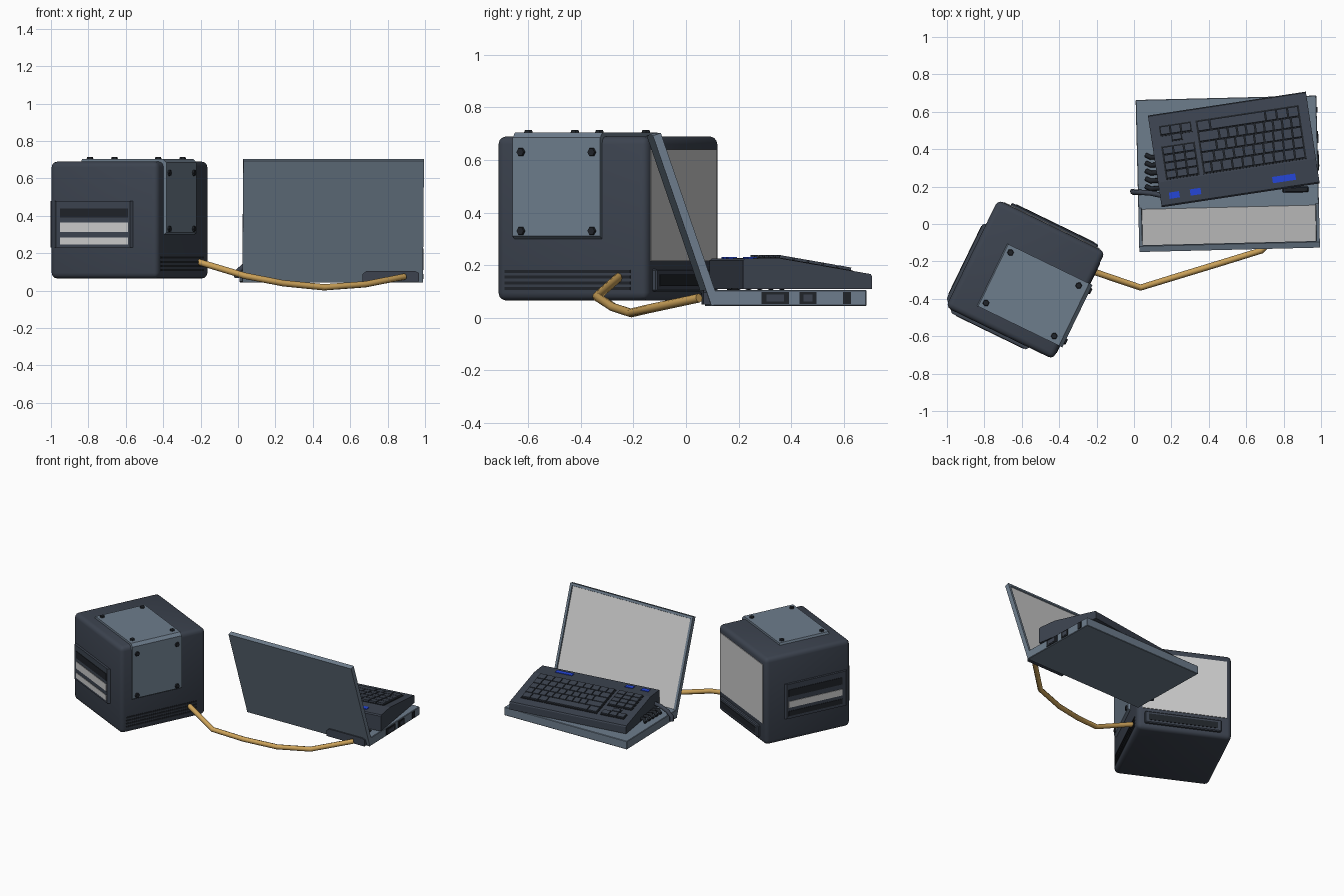
import bpy, bmesh, math
from mathutils import Matrix, Vector

if "Cube" in bpy.data.objects:
    bpy.data.objects.remove(bpy.data.objects["Cube"])


def material(name, r, g, b):
    m = bpy.data.materials.new(name)
    m.diffuse_color = (r, g, b, 1)
    m.use_nodes = True
    m.node_tree.nodes["Principled BSDF"].inputs["Base Color"].default_value = m.diffuse_color
    return m


DARK = material("dark slate casing", .045, .056, .078)
BLACK = material("near black trim", .014, .017, .022)
STEEL = material("steel blue panel", .155, .205, .265)
PALE = material("pale grey screen", .60, .60, .60)
GOLD = material("gold cable", .60, .36, .10)
BLUE = material("blue display", .018, .061, .68)


def T(x, y, z):
    return Matrix.Translation((x, y, z))


def R(deg, axis='Z'):
    return Matrix.Rotation(math.radians(deg), 4, axis)


def finish(name, bm, mat, M, smooth=False):
    bmesh.ops.recalc_face_normals(bm, faces=bm.faces[:])
    bm.transform(M)
    me = bpy.data.meshes.new(name)
    bm.to_mesh(me)
    bm.free()
    me.materials.append(mat)
    ob = bpy.data.objects.new(name, me)
    bpy.context.collection.objects.link(ob)
    if smooth:
        bpy.ops.object.select_all(action='DESELECT')
        ob.select_set(True)
        bpy.context.view_layer.objects.active = ob
        bpy.ops.object.shade_smooth_by_angle(angle=math.radians(35))
    return ob


def add_box(bm, x0, x1, y0, y1, z0, z1):
    mat = T((x0 + x1) / 2, (y0 + y1) / 2, (z0 + z1) / 2) @ Matrix.Diagonal((x1 - x0, y1 - y0, z1 - z0, 1))
    bmesh.ops.create_cube(bm, size=1, matrix=mat)


def boxes(name, mat, M, dims, bevel=0, seg=1, smooth=False):
    bm = bmesh.new()
    for d in dims:
        add_box(bm, *d)
    if bevel:
        bmesh.ops.bevel(bm, geom=bm.edges[:], offset=bevel, segments=seg, affect='EDGES', profile=.5)
    return finish(name, bm, mat, M, smooth)


def prism(name, mat, M, pts, h0, h1):
    bm = bmesh.new()
    f = bm.faces.new([bm.verts.new((x, y, h0)) for x, y in pts])
    ext = bmesh.ops.extrude_face_region(bm, geom=[f])['geom']
    bmesh.ops.translate(bm, verts=[v for v in ext if isinstance(v, bmesh.types.BMVert)], vec=(0, 0, h1 - h0))
    return finish(name, bm, mat, M)


def tube(name, mat, pts, r):
    cu = bpy.data.curves.new(name, 'CURVE')
    cu.dimensions = '3D'
    cu.bevel_depth = r
    cu.bevel_resolution = 2
    cu.use_fill_caps = True
    sp = cu.splines.new('POLY')
    sp.points.add(len(pts) - 1)
    for p, q in zip(sp.points, pts):
        p.co = (*q, 1)
    cu.materials.append(mat)
    ob = bpy.data.objects.new(name, cu)
    bpy.context.collection.objects.link(ob)
    bpy.ops.object.select_all(action='DESELECT')
    ob.select_set(True)
    bpy.context.view_layer.objects.active = ob
    bpy.ops.object.convert(target='MESH')


# ---- Monitor: rounded cube, screen on its rear-facing side
MON = T(-.58, -.297, 0) @ R(-25.9)
H = .319
boxes("monitor_body", DARK, MON, [(-H, H, -H, H, .065, .69)], .03, 3, True)
boxes("monitor_screen", PALE, MON, [(-.285, .285, H - .01, H + .004, .215, .64)])
boxes("monitor_lower_panel", DARK, MON, [(-.245, .27, H - .01, .338, .10, .185)], .006)
boxes("monitor_panel_slot", BLACK, MON, [(-.22, .245, .33, .341, .12, .165)])

# Armour plate folded over the top and right edge
SIDE = MON @ T(0, .13, 0) @ R(90, 'X')
prism("monitor_plate", STEEL, SIDE,
      [(-.175, .68), (-.165, .705), (.315, .705), (.335, .685), (.335, .31), (.32, .30), (.30, .30), (.30, .68)],
      0, .37)
bm = bmesh.new()
for yl in (-.205, .095):
    places = [T(x, yl, .708) for x in (-.135, .27)] + [T(.338, yl, z) @ R(90, 'Y') for z in (.33, .63)]
    for P in places:
        bmesh.ops.create_cone(bm, cap_ends=True, segments=6, radius1=.019, radius2=.015, depth=.012, matrix=P)
finish("plate_screws", bm, BLACK, MON)

# Vent slots low on the right side
boxes("monitor_vents", BLACK, MON, [(H - .01, H + .003, -.28, .25, z, z + .011) for z in (.105, .127, .149, .171)])

# Drive bay wrapped round the front left corner
prism("drive_bay", DARK, MON,
      [(.18, .18), (-.315, .18), (-.335, .165), (-.335, -.275), (-.275, -.335), (.165, -.335), (.18, -.315)],
      .23, .48)
boxes("bay_dark_slots", BLACK, MON, [(-.25, .155, -.338, -.32, .39, .44), (-.338, -.32, -.25, .155, .39, .44),
                                     (-.338, -.32, -.25, .155, .25, .285)])
boxes("bay_pale_slots", PALE, MON, [(-.25, .155, -.338, -.32, .315, .365), (-.25, .155, -.338, -.32, .247, .285),
                                    (-.338, -.32, -.25, .155, .31, .355)])

# ---- Folding computer: base and tilted lid
LAP = T(.506, .085, 0) @ R(1.4)
W = .483
boxes("computer_base", STEEL, LAP, [(-W, W, 0, .59, .045, .105)], .003)
boxes("base_side_ports", BLACK, LAP, [(W - .01, W + .005, a, b, .052, .098)
                                      for a, b in ((.19, .295), (.335, .40), (.50, .53))])
boxes("base_port_inserts", DARK, LAP, [(W, W + .007, a, b, .062, .088) for a, b in ((.21, .275), (.35, .385))])
boxes("base_hinge_pads", BLACK, LAP, [(a, b, .075, .105, .10, .113) for a, b in ((-.13, .0), (.29, .43))], .005)
prism("rear_socket_panel", DARK, LAP @ T(0, .02, 0) @ R(90, 'X'),
      [(.16, .05), (.46, .05), (.46, .095), (.44, .105), (.18, .105), (.16, .09)], 0, .05)

# Lid with an inset screen face
LID = LAP @ T(0, 0, .045) @ R(19, 'X')
bm = bmesh.new()
add_box(bm, -W, W, 0, .032, 0, .685)
bm.normal_update()
face = max(bm.faces, key=lambda f: f.normal.y)
bmesh.ops.inset_region(bm, faces=[face], thickness=.024)
bmesh.ops.inset_region(bm, faces=[face], thickness=.003, depth=-.008)
face.material_index = 1
lid = finish("computer_lid", bm, STEEL, LID)
lid.data.materials.append(PALE)

# ---- Keyboard: wedge profile with flat strip beside the lid
KEY = T(.5335, .3985, 0) @ R(8.6)
AX = KEY @ Matrix(((0, 0, 1, 0), (1, 0, 0, 0), (0, 1, 0, 0), (0, 0, 0, 1)))
prism("keyboard_body", DARK, AX,
      [(-.248, .11), (-.248, .218), (-.24, .225), (-.115, .228), (.243, .166), (.248, .158), (.248, .11)],
      -.427, .427)
SLOPE = KEY @ T(0, -.115, .228) @ R(-9.8, 'X')
boxes("key_wells", BLACK, SLOPE, [(-.18, .378, .008, .302, -.01, .003), (-.382, -.2, .008, .19, -.01, .003),
                                  (-.378, -.205, .245, .302, -.01, .003), (-.322, -.262, .21, .25, -.01, .003)])
keys = []
G, P = .006, .057


def key(x, y, w, h):
    keys.append((x + G / 2, x + w - G / 2, y + G / 2, y + h - G / 2, 0, .013))


for row in range(5):                       # main block, staggered rows
    y = .012 + row * P
    if row == 4:                           # row with the long bar
        key(-.176, y, .07, P)
        key(-.106, y, .30, P)
        for c in range(3):
            key(.194 + c * .06, y, .06, P)
    else:
        first = .045 + .022 * row
        key(-.176, y, first, P)
        n = 9
        w = (.55 - first) / n
        for c in range(n):
            key(-.176 + first + c * w, y, w, P)
for c in range(3):                         # number pad and arrows
    for r in range(4):
        key(-.378 + c * .058, .012 + r * .0435, .058, .0435)
    key(-.376 + c * .0565, .25, .0565, .048)
key(-.32, .212, .0565, .038)
boxes("keyboard_keys", DARK, SLOPE, keys)
boxes("keyboard_displays", BLUE, KEY, [(a, b, -.21, -.176, .215, .2305)
                                       for a, b in ((-.378, -.323), (-.265, -.207), (.18, .305))])

# ---- Coiled lead beside the keyboard with its plug
for i in range(5):
    y = .20 + i * .042
    tube("lead_coil", BLACK, [(.065, y, .115), (.09, y - .012, .132), (.14, y - .008, .118)], .013)
tube("keyboard_lead", DARK, [(.16, .15, .15), (.09, .165, .15), (.03, .17, .13), (-.005, .17, .10), (-.008, .175, .07)], .014)

# ---- Gold cable between monitor and computer
tube("gold_cable", GOLD, [(-.215, -.255, .155), (.035, -.34, .08), (.24, -.277, .04), (.46, -.21, .018),
                          (.68, -.142, .034), (.89, .05, .075)], .017)
